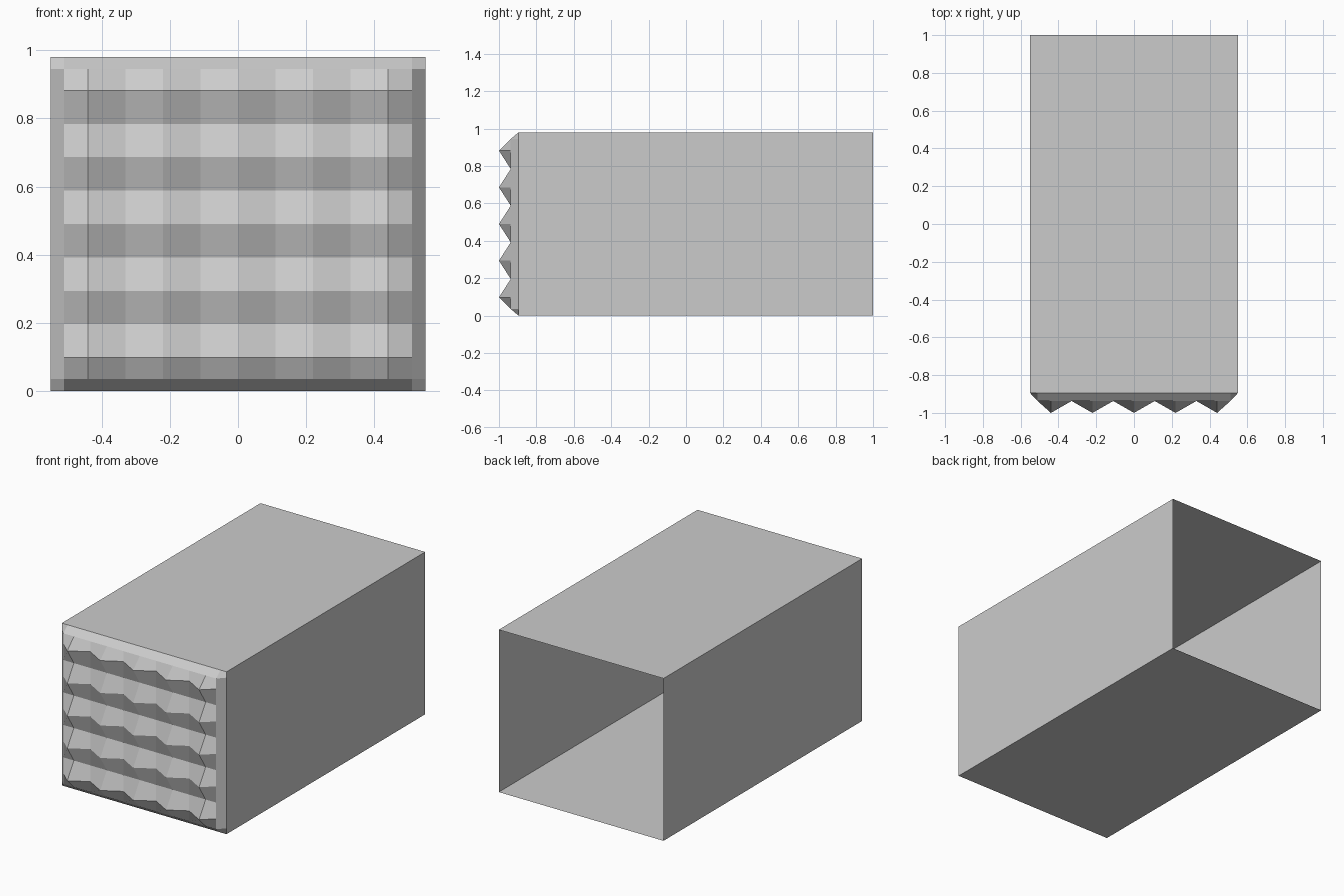
import bpy, bmesh

if "Cube" in bpy.data.objects:
    bpy.data.objects.remove(bpy.data.objects["Cube"])

HALF_W, HEIGHT = 0.55, 0.98
Y_RIM, Y_BASE, Y_PEAK, Y_BACK = -0.895, -0.937, -1.0, 1.0
N = 5  # studs per row and per column


def grid_lines(size):
    """Rim, bevel, then alternating stud peaks and valleys, bevel, rim."""
    step = size / (2 * N)
    inner = [step * i for i in range(1, 2 * N)]
    bevel = step * 0.36
    return [0, bevel] + inner + [size - bevel, size]


xs = [x - HALF_W for x in grid_lines(2 * HALF_W)]
zs = grid_lines(HEIGHT)
last = len(xs) - 1


def depth(i, j):
    if i in (0, last) or j in (0, last):
        return Y_RIM
    return Y_PEAK if i % 2 == 0 and j % 2 == 0 else Y_BASE


bm = bmesh.new()

# studded front face with bevelled rim
v = [[bm.verts.new((x, depth(i, j), z)) for j, z in enumerate(zs)]
     for i, x in enumerate(xs)]
for i in range(last):
    for j in range(last):
        bm.faces.new((v[i][j], v[i + 1][j], v[i + 1][j + 1], v[i][j + 1]))

# four side walls, left open at the back
rim = [e for e in bm.edges if e.is_boundary]
new = bmesh.ops.extrude_edge_only(bm, edges=rim)["geom"]
for g in new:
    if isinstance(g, bmesh.types.BMVert):
        g.co.y = Y_BACK
bmesh.ops.recalc_face_normals(bm, faces=bm.faces[:])

mesh = bpy.data.meshes.new("studded_block")
bm.to_mesh(mesh)
bm.free()
block = bpy.data.objects.new("studded_block", mesh)
bpy.context.collection.objects.link(block)
